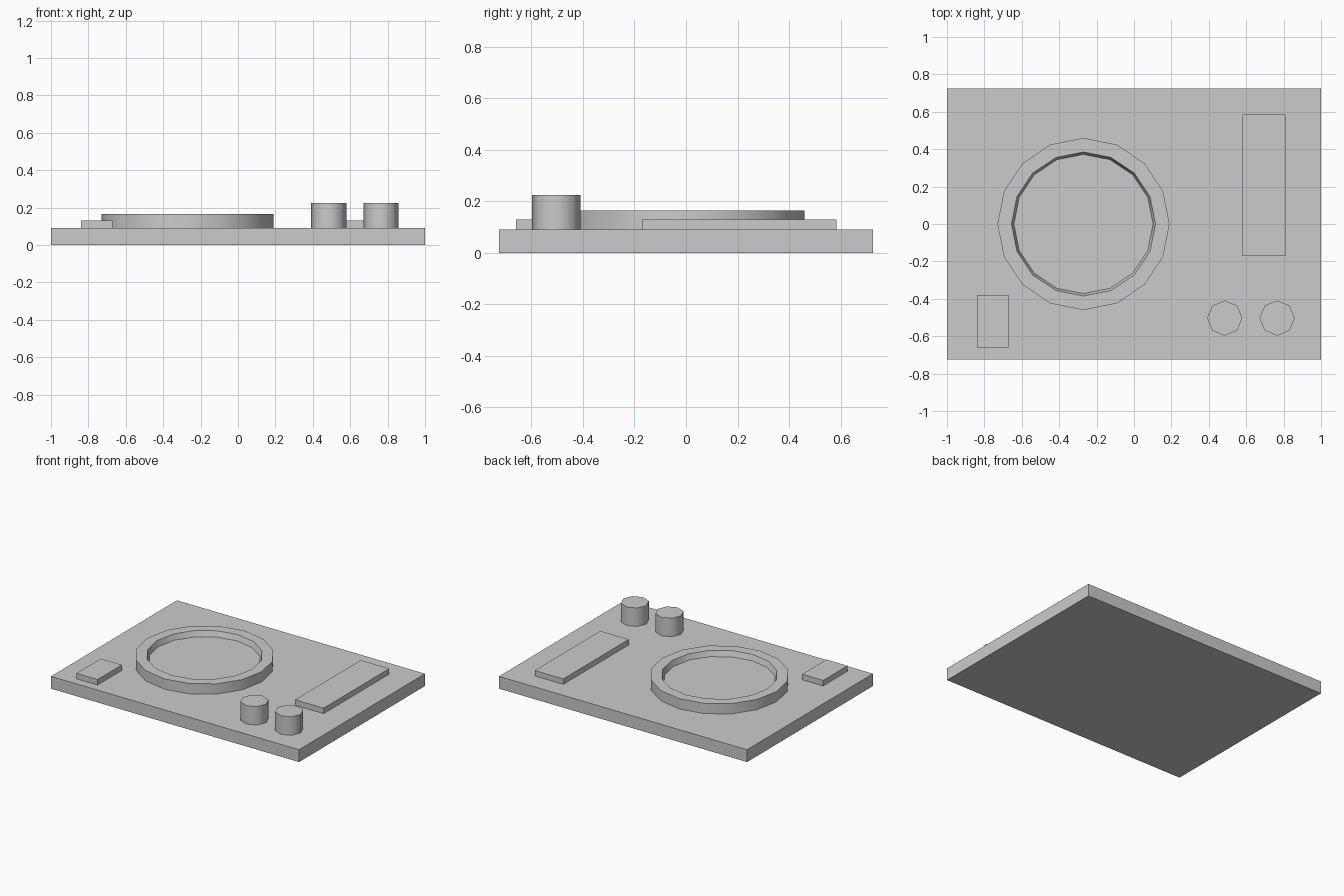
import bpy, bmesh, math

if "Cube" in bpy.data.objects:
    bpy.data.objects.remove(bpy.data.objects["Cube"])

TOP = 0.09  # height of the base top


def finish(name, bm, smooth=None):
    bmesh.ops.recalc_face_normals(bm, faces=bm.faces)
    mesh = bpy.data.meshes.new(name)
    bm.to_mesh(mesh)
    bm.free()
    obj = bpy.data.objects.new(name, mesh)
    bpy.context.collection.objects.link(obj)
    if smooth:
        bpy.ops.object.select_all(action='DESELECT')
        obj.select_set(True)
        bpy.context.view_layer.objects.active = obj
        bpy.ops.object.shade_smooth_by_angle(angle=math.radians(smooth))
    return obj


def box(name, x0, x1, y0, y1, z0, z1):
    bm = bmesh.new()
    bmesh.ops.create_cube(bm, size=1)
    bmesh.ops.scale(bm, vec=(x1 - x0, y1 - y0, z1 - z0), verts=bm.verts)
    bmesh.ops.translate(bm, vec=((x0 + x1) / 2, (y0 + y1) / 2, (z0 + z1) / 2), verts=bm.verts)
    return finish(name, bm)


def turned(name, x, y, profile, sides, smooth):
    """Stack rings of (radius, z), capped at both ends."""
    bm = bmesh.new()
    rings = []
    for r, z in profile:
        rings.append([bm.verts.new((x + r * math.cos(2 * math.pi * i / sides),
                                    y + r * math.sin(2 * math.pi * i / sides), z))
                      for i in range(sides)])
    for a, b in zip(rings, rings[1:]):
        for i in range(sides):
            j = (i + 1) % sides
            bm.faces.new((a[i], a[j], b[j], b[i]))
    bm.faces.new(rings[0])
    bm.faces.new(rings[-1])
    return finish(name, bm, smooth)


# Flat body
box("base", -1, 1, -0.725, 0.725, 0, TOP)

# Round platter with raised rim and sunken floor
turned("platter", -0.27, 0,
       [(0.46, TOP), (0.46, 0.165), (0.385, 0.165), (0.372, 0.125)], 16, 50)

# Slider plate and button
box("slider_plate", 0.58, 0.81, -0.17, 0.585, TOP, 0.13)
box("button", -0.84, -0.67, -0.66, -0.38, TOP, 0.13)

# Pair of knobs
for side, x in (("left", 0.485), ("right", 0.765)):
    turned("knob_" + side, x, -0.503, [(0.094, TOP), (0.094, 0.225)], 8, 50)
